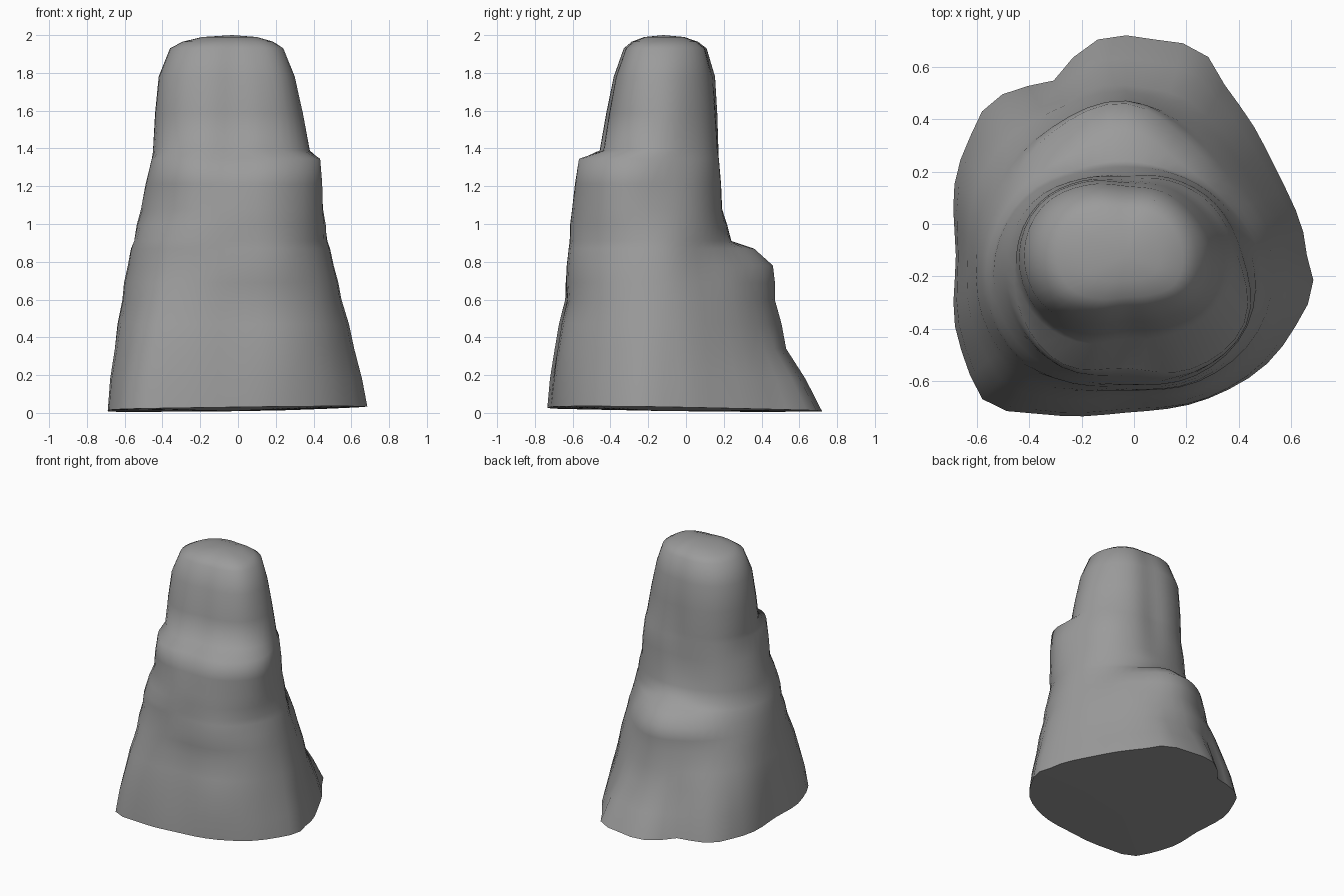
import bpy, bmesh, math

if "Cube" in bpy.data.objects:
    bpy.data.objects.remove(bpy.data.objects["Cube"])

# Trunk of the rock: height, then radius every 30 degrees from +x around the core axis
LEVELS = [
    (0.02, .69, .66, .74, .84, .77, .73, .65, .72, .68, .60, .63, .69),
    (0.34, .63, .58, .61, .65, .66, .67, .62, .67, .64, .56, .61, .64),
    (0.60, .57, .52, .54, .59, .57, .58, .58, .61, .575, .51, .55, .59),
    (0.78, .53, .46, .49, .58, .55, .52, .55, .575, .54, .51, .55, .56),
    (0.87, .51, .43, .41, .48, .44, .48, .53, .565, .54, .50, .54, .54),
    (0.91, .495, .42, .37, .36, .38, .45, .51, .555, .535, .495, .53, .53),
    (1.08, .455, .40, .345, .31, .34, .42, .48, .495, .495, .48, .52, .53),
    (1.345, .425, .38, .33, .29, .33, .39, .42, .46, .48, .43, .50, .52),
    (1.39, .41, .36, .32, .285, .33, .39, .42, .42, .38, .32, .35, .40),
    (1.78, .33, .30, .28, .265, .31, .37, .39, .37, .30, .25, .28, .33),
    (1.93, .27, .26, .24, .22, .26, .31, .33, .31, .24, .20, .22, .27),
]
# Buttresses and hollows: angle, width, size at ground, height where it fades out
BUMPS = [(227, 11, .07, 1.0), (70, 8, .06, .5), (112, 8, -.07, .5), (133, 8, .03, .6), (350, 10, .03, .7)]
AXIS = (-0.03, -0.12)
SIDES = 48


def radius(row, t, z):
    """Periodic cubic interpolation around one level, plus the bumps."""
    i = int(t * 12)
    f = t * 12 - i
    a, b, c, d = (row[(i + k) % 12] for k in (-1, 0, 1, 2))
    r = b + 0.5 * f * (c - a + f * (2*a - 5*b + 4*c - d + f * (3*(b - c) + d - a)))
    for ang, width, size, top in BUMPS:
        r += size * max(0, 1 - z / top) * math.exp(-((t * 360 - ang) / width) ** 2)
    return r


def ring(bm, z, row, scale=1.0):
    verts = []
    for k in range(SIDES):
        t = k / SIDES
        r = radius(row, t, z) * scale
        a = t * math.tau
        x, y = AXIS[0] + r * math.cos(a), AXIS[1] + r * math.sin(a)
        # Base rim rises slightly to the right and front
        lift = 0.015 * (x - y) if z < 0.1 else 0
        verts.append(bm.verts.new((x, y, z + lift)))
    return verts


bm = bmesh.new()
rings = []
for n, (z, *row) in enumerate(LEVELS):
    rings.append(ring(bm, z, row))
    # In-between ring on tall bands, slightly swollen
    if n + 1 < len(LEVELS):
        z2, *row2 = LEVELS[n + 1]
        if z2 - z > 0.15:
            rings.append(ring(bm, (z + z2) / 2, [(p + q) / 2 for p, q in zip(row, row2)], 1.01))

# Rounded crown
for z, s in ((1.965, 0.8), (1.99, 0.48)):
    rings.append(ring(bm, z, LEVELS[-1][1:], s))

for lower, upper in zip(rings, rings[1:]):
    for k in range(SIDES):
        j = (k + 1) % SIDES
        bm.faces.new((lower[k], lower[j], upper[j], upper[k]))

# Crown tip and flat underside
for edge, z in ((rings[-1], 2.0), (rings[0], 0.01)):
    tip = bm.verts.new((AXIS[0], AXIS[1], z))
    for k in range(SIDES):
        bm.faces.new((edge[k], edge[(k + 1) % SIDES], tip))

bmesh.ops.recalc_face_normals(bm, faces=bm.faces)
mesh = bpy.data.meshes.new("rock_pillar")
bm.to_mesh(mesh)
bm.free()
rock = bpy.data.objects.new("rock_pillar", mesh)
bpy.context.collection.objects.link(rock)

# Dark grey stone
stone = bpy.data.materials.new("stone")
stone.diffuse_color = (0.33, 0.33, 0.33, 1)
stone.use_nodes = True
stone.node_tree.nodes["Principled BSDF"].inputs["Base Color"].default_value = stone.diffuse_color
mesh.materials.append(stone)

bpy.context.view_layer.objects.active = rock
rock.select_set(True)
bpy.ops.object.shade_smooth_by_angle(angle=math.radians(78))
